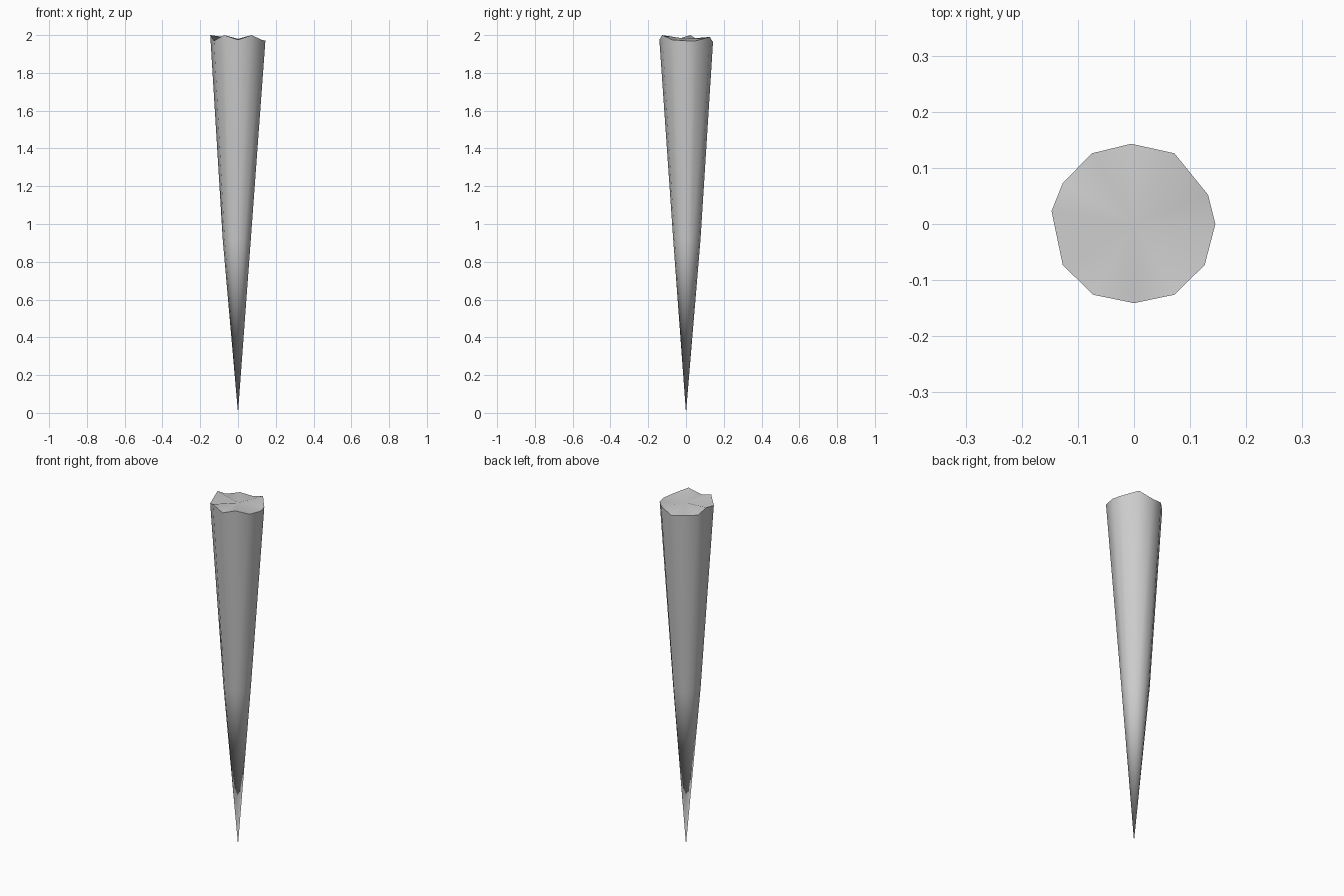
import bpy, bmesh, math

if "Cube" in bpy.data.objects:
    bpy.data.objects.remove(bpy.data.objects["Cube"])

# Splintered rim of the stake: x, y, z going counter-clockwise
rim = [
    (0.145, 0.0, 1.97), (0.132, 0.052, 1.97), (0.072, 0.126, 1.99),
    (-0.005, 0.143, 1.963), (-0.075, 0.126, 1.973), (-0.127, 0.073, 1.97),
    (-0.147, 0.023, 2.0), (-0.127, -0.073, 1.97), (-0.073, -0.126, 2.0),
    (0.0, -0.141, 1.975), (0.072, -0.126, 2.0), (0.126, -0.073, 1.975),
]

bm = bmesh.new()
top = [bm.verts.new(p) for p in rim]

# Slightly off-centre ring where the taper steepens
mid = [bm.verts.new((x * 0.51 - 0.006, y * 0.51 + 0.004, 0.92)) for x, y, z in rim]
tip = bm.verts.new((0, 0, 0))
centre = bm.verts.new((0, 0, 1.98))

# Shaft, sharpened point and uneven cap
for i in range(len(rim)):
    j = (i + 1) % len(rim)
    bm.faces.new((mid[i], mid[j], top[j], top[i]))
    bm.faces.new((tip, mid[j], mid[i]))
    bm.faces.new((centre, top[i], top[j]))
bmesh.ops.recalc_face_normals(bm, faces=bm.faces)

mesh = bpy.data.meshes.new("stake")
bm.to_mesh(mesh)
bm.free()
stake = bpy.data.objects.new("stake", mesh)
bpy.context.collection.objects.link(stake)

# Smooth sides, crisp rim
bpy.context.view_layer.objects.active = stake
stake.select_set(True)
bpy.ops.object.shade_smooth_by_angle(angle=math.radians(50))
